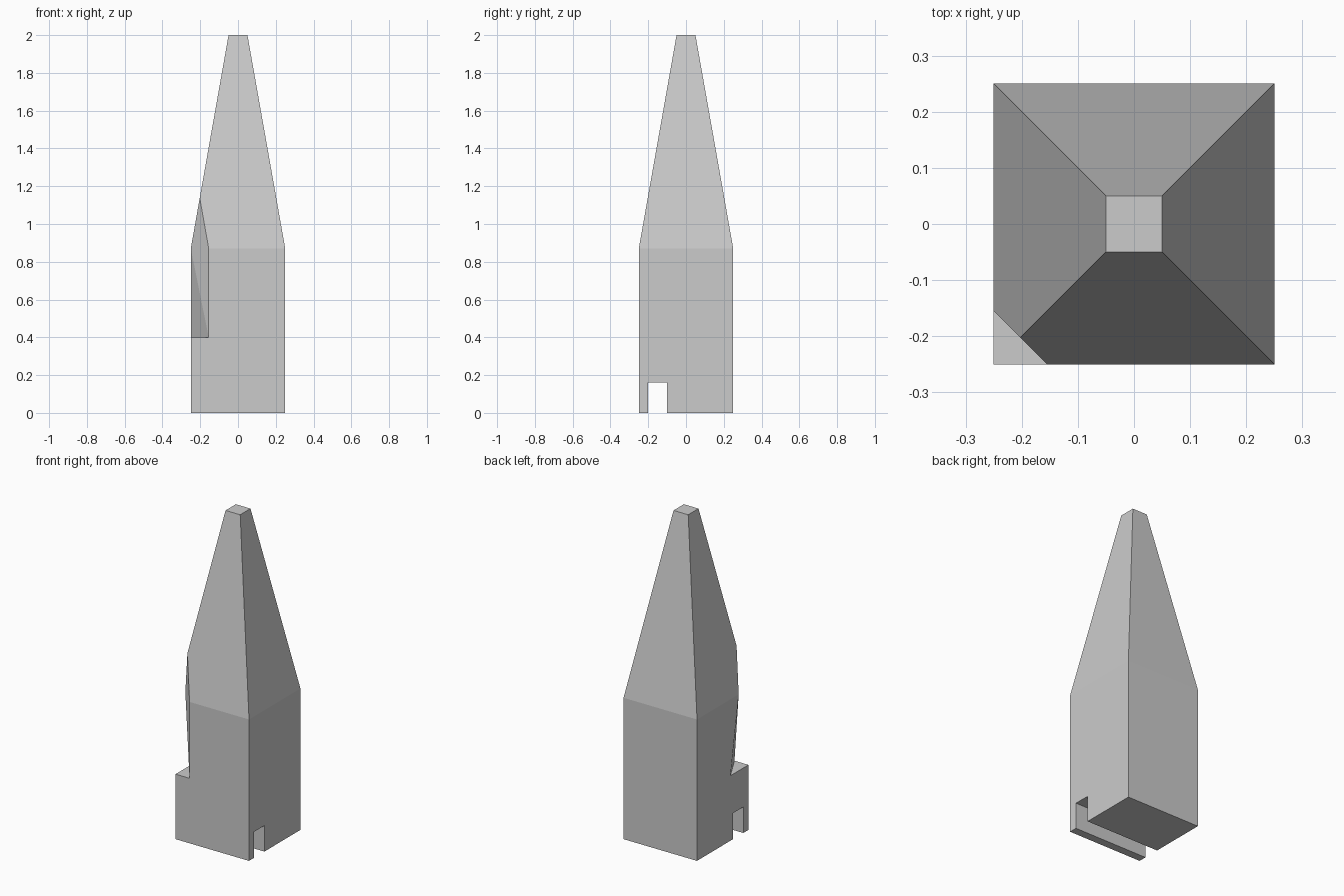
import bpy, bmesh

if "Cube" in bpy.data.objects:
    bpy.data.objects.remove(bpy.data.objects["Cube"])


def hull(name, points):
    """Make a convex flat-faced solid from its corner points."""
    bm = bmesh.new()
    for p in points:
        bm.verts.new(p)
    bmesh.ops.convex_hull(bm, input=bm.verts[:])
    bmesh.ops.dissolve_limit(bm, angle_limit=0.001, verts=bm.verts[:], edges=bm.edges[:])
    bmesh.ops.recalc_face_normals(bm, faces=bm.faces[:])
    mesh = bpy.data.meshes.new(name)
    bm.to_mesh(mesh)
    bm.free()
    obj = bpy.data.objects.new(name, mesh)
    bpy.context.collection.objects.link(obj)
    return obj


def square(half, z):
    return [(x * half, y * half, z) for x in (-1, 1) for y in (-1, 1)]


def cut(target, cutter):
    cutter.hide_render = True
    mod = target.modifiers.new(cutter.name, 'BOOLEAN')
    mod.operation = 'DIFFERENCE'
    mod.solver = 'EXACT'
    mod.object = cutter
    bpy.context.view_layer.objects.active = target
    bpy.ops.object.modifier_apply(modifier=mod.name)
    bpy.data.objects.remove(cutter)


H, SHOULDER, LEDGE, C = 0.25, 0.87, 0.40, 0.155

# Square post with a tapered, blunt top
post = hull("tapered_post", square(H, 0) + square(H, SHOULDER) + square(0.05, 2.0))

# Slot running across the underside
cut(post, hull("slot_cutter", [(x, y, z) for x in (-0.4, 0.4)
                               for y in (-0.2, -0.1) for z in (-0.1, 0.16)]))

# Chamfered front left corner above the ledge
cut(post, hull("corner_cutter", [(x, y, z) for z in (LEDGE, 1.4) for x, y in
                                 ((0.095, -0.5), (-0.5, 0.095), (-0.5, -0.5))]))

# Slanted undercut deepening the chamfer towards the ledge on the left side
cut(post, hull("undercut_cutter", [(-C, -H, LEDGE), (-H, -C, SHOULDER), (-H, -0.075, LEDGE),
                                   (-0.4, -0.3, LEDGE), (-0.4, -0.3, SHOULDER)]))
